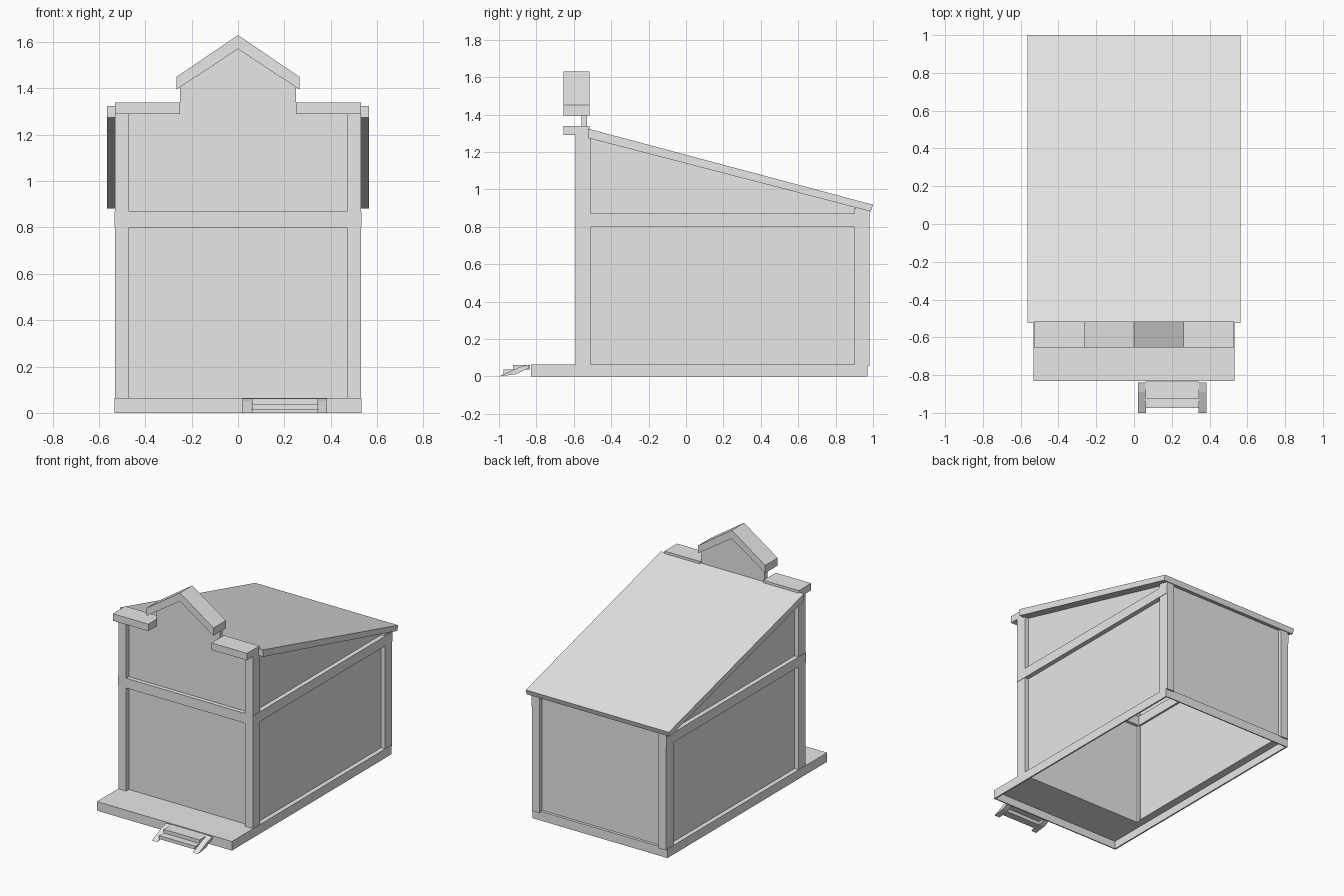
import bpy
import bmesh
from mathutils import Vector

cube = bpy.data.objects.get("Cube")
if cube:
    bpy.data.objects.remove(cube, do_unlink=True)

grey = bpy.data.materials.new("plain grey")
grey.use_nodes = True
grey.diffuse_color = (0.8, 0.8, 0.8, 1)
grey.node_tree.nodes["Principled BSDF"].inputs["Base Color"].default_value = grey.diffuse_color


def prism(name, profile, axis, lo, hi):
    """Extrude a flat profile along x (profile in y,z) or y (profile in x,z)."""
    def place(u, w, d):
        return (d, u, w) if axis == "x" else (u, d, w)
    bm = bmesh.new()
    face = bm.faces.new([bm.verts.new(place(u, w, lo)) for u, w in profile])
    new = bmesh.ops.extrude_face_region(bm, geom=[face])["geom"]
    shift = Vector(place(0, 0, hi - lo))
    bmesh.ops.translate(bm, vec=shift, verts=[v for v in new if isinstance(v, bmesh.types.BMVert)])
    bmesh.ops.recalc_face_normals(bm, faces=bm.faces)
    mesh = bpy.data.meshes.new(name)
    bm.to_mesh(mesh)
    bm.free()
    mesh.materials.append(grey)
    obj = bpy.data.objects.new(name, mesh)
    bpy.context.scene.collection.objects.link(obj)
    return obj


def box(name, x, y, z):
    (y0, y1), (z0, z1) = y, z
    return prism(name, [(y0, z0), (y1, z0), (y1, z1), (y0, z1)], "x", *x)


def mirrored(s, a, b):
    return tuple(sorted((s * a, s * b)))


# Main levels and lines of the building
W = 0.53
FRONT, BACK = -0.59, 0.98
PORCH, BASE_BACK = -0.83, 0.97
FLOOR = 0.065
BEAM = (0.80, 0.87)
CAP = (1.29, 1.34)

# Hollow base: thin rim, porch deck and narrow ledges under the walls
SKIN = 0.008
DECK = (FLOOR - SKIN, FLOOR)
box("base_front_rim", (-W, W), (PORCH, PORCH + SKIN), (0, FLOOR))
box("base_back_rim", (-W, W), (BASE_BACK - SKIN, BASE_BACK), (0, FLOOR))
box("porch_deck", (-W, W), (PORCH, -0.53), DECK)
box("back_ledge", (-W, W), (0.91, BASE_BACK), DECK)

# Sides: rims, ledges, posts, beams and sloping wall panels
for s, side in ((1, "left"), (-1, "right")):
    box(side + "_base_rim", mirrored(s, W - SKIN, W + 0.003), (PORCH, BASE_BACK), (0, FLOOR))
    box(side + "_ledge", mirrored(s, 0.47, W), (FRONT, BASE_BACK), DECK)
    box(side + "_front_post", mirrored(s, 0.47, W), (FRONT, -0.51), (FLOOR, CAP[0]))
    box(side + "_back_post", mirrored(s, 0.47, W), (0.90, BACK), (DECK[0], 0.90))
    box(side + "_beam", mirrored(s, 0.47, W + 0.003), (FRONT, BACK), BEAM)
    prism(side + "_wall", [(-0.55, FLOOR), (0.94, FLOOR), (0.94, 0.905), (-0.55, 1.29)],
          "x", *mirrored(s, 0.485, 0.50))
    box(side + "_parapet_cap", mirrored(s, 0.25, W), (-0.655, -0.515), CAP)

# Front wall with gable, front beam and back wall
prism("front_wall", [(-0.5, FLOOR), (0.5, FLOOR), (0.5, 1.3), (0.25, 1.3), (0.25, 1.42),
                     (0, 1.59), (-0.25, 1.42), (-0.25, 1.3), (-0.5, 1.3)], "y", -0.56, -0.53)
box("front_beam", (-W, W), (FRONT, -0.51), BEAM)
box("back_wall", (-0.5, 0.5), (0.935, 0.95), (FLOOR, 0.895))

# Peaked gable cap
prism("gable_cap", [(-0.265, 1.395), (0, 1.57), (0.265, 1.395),
                    (0.265, 1.45), (0, 1.63), (-0.265, 1.45)], "y", -0.655, -0.515)

# Sloping roof slab
prism("roof", [(-0.525, 1.275), (0.988, 0.882), (1.0, 0.918), (-0.525, 1.325)], "x", -0.565, 0.565)

# Porch steps: two slanted stringers and two treads
for name, x0 in (("right_stringer", 0.02), ("left_stringer", 0.342)):
    prism(name, [(-1.0, 0), (-0.91, 0.012), (-0.84, 0.045), (-0.84, 0.063), (-0.89, 0.05)],
          "x", x0, x0 + 0.043)
box("lower_tread", (0.06, 0.345), (-0.975, -0.92), (0.012, 0.036))
box("upper_tread", (0.06, 0.345), (-0.925, -0.835), (0.036, 0.062))
